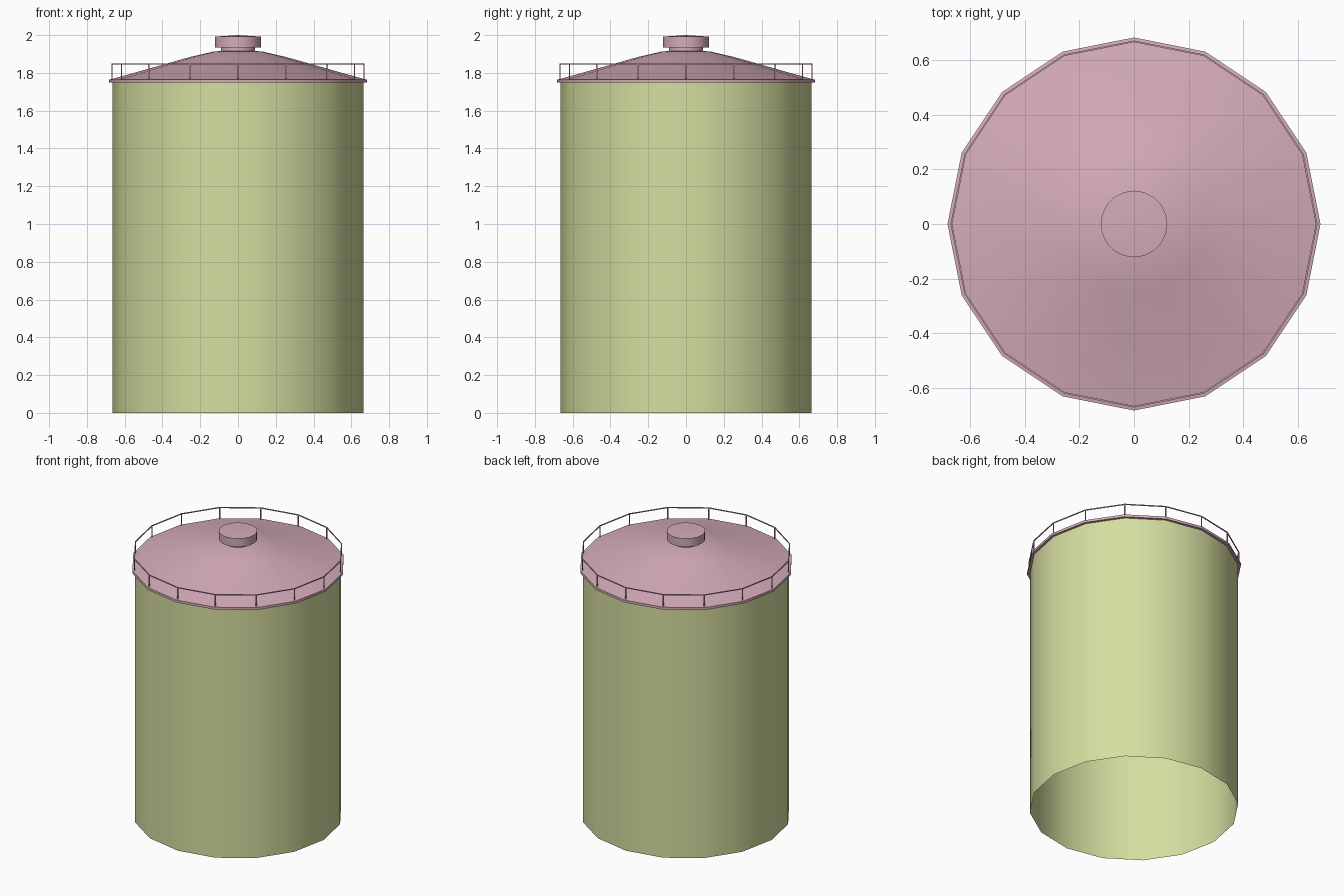
import bpy, bmesh, math
from mathutils import Vector

if "Cube" in bpy.data.objects:
    bpy.data.objects.remove(bpy.data.objects["Cube"])

SIDES = 16


def material(name, rgb):
    m = bpy.data.materials.new(name)
    m.diffuse_color = (*rgb, 1)
    m.use_nodes = True
    m.node_tree.nodes["Principled BSDF"].inputs["Base Color"].default_value = m.diffuse_color
    return m


GREEN = material("pale green", (0.67, 0.73, 0.35))
PINK = material("dusty pink", (0.66, 0.41, 0.49))


def finish(name, bm, mat, smooth=True):
    mesh = bpy.data.meshes.new(name)
    bm.to_mesh(mesh)
    bm.free()
    mesh.materials.append(mat)
    ob = bpy.data.objects.new(name, mesh)
    bpy.context.collection.objects.link(ob)
    if smooth:
        bpy.ops.object.select_all(action='DESELECT')
        ob.select_set(True)
        bpy.context.view_layer.objects.active = ob
        bpy.ops.object.shade_smooth_by_angle(angle=math.radians(30))
    return ob


def lathe(name, profile, mat, sides=SIDES, closed=False):
    """Revolve (radius, z) points, listed bottom to top along the outside."""
    bm = bmesh.new()
    rings = []
    for r, z in profile:
        if r == 0:
            rings.append([bm.verts.new((0, 0, z))] * sides)
        else:
            rings.append([bm.verts.new((r * math.cos(math.tau * i / sides),
                                        r * math.sin(math.tau * i / sides), z))
                          for i in range(sides)])
    pairs = list(zip(rings, rings[1:]))
    if closed:
        pairs.append((rings[-1], rings[0]))
    for a, b in pairs:
        for i in range(sides):
            j = (i + 1) % sides
            quad = [a[i], a[j], b[j], b[i]]
            bm.faces.new(list(dict.fromkeys(quad)))
    return finish(name, bm, mat)


# Open-bottomed tank wall
lathe("tank_wall", [(0.665, 0), (0.665, 1.75)], GREEN)

# Roof with a rim flange and a shallow two-slope cone
lathe("roof", [(0.66, 1.748), (0.682, 1.748), (0.682, 1.765), (0.668, 1.767),
               (0.255, 1.884), (0.125, 1.914), (0.0, 1.918)], PINK)

# Vent neck and cap
lathe("vent_neck", [(0.09, 1.905), (0.09, 1.937)], PINK)
lathe("vent_cap", [(0.0, 1.934), (0.122, 1.934), (0.122, 1.992), (0.0, 2.0)], PINK, 20)

# Guard rail: top ring
R, T = 0.668, 0.003
lathe("guard_rail", [(R - T, 1.844), (R + T, 1.844), (R + T, 1.85), (R - T, 1.85)],
      PINK, closed=True)

# Guard rail posts, one on each roof corner
bm = bmesh.new()
for i in range(SIDES):
    a = math.tau * i / SIDES
    cube = bmesh.ops.create_cube(bm, size=1)["verts"]
    bmesh.ops.scale(bm, verts=cube, vec=(0.006, 0.006, 0.086))
    bmesh.ops.translate(bm, verts=cube,
                        vec=Vector((R * math.cos(a), R * math.sin(a), 1.804)))
finish("guard_rail_posts", bm, PINK, smooth=False)
